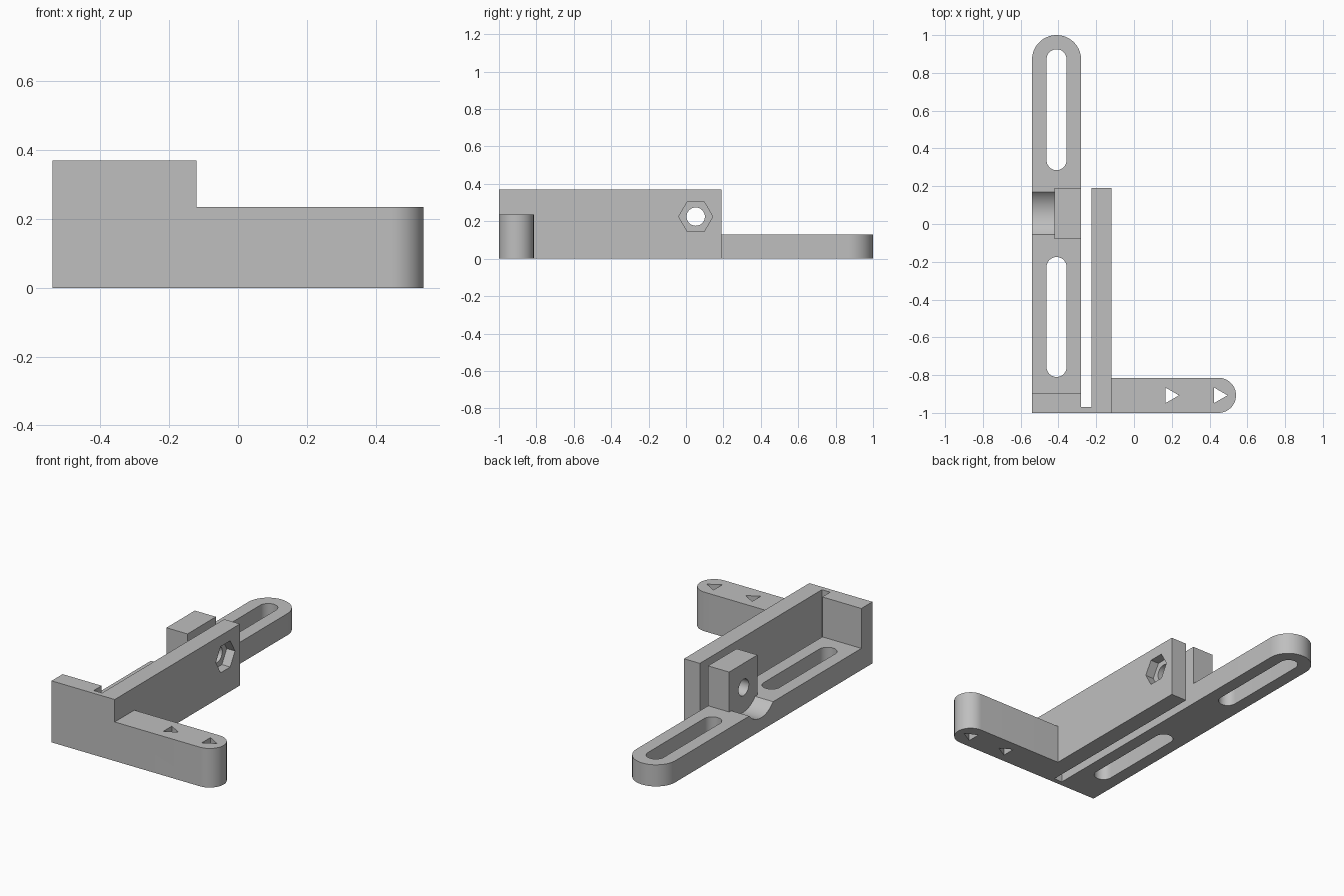
import bpy, bmesh, math

if "Cube" in bpy.data.objects:
    bpy.data.objects.remove(bpy.data.objects["Cube"])

grey = bpy.data.materials.new("plain grey")
grey.use_nodes = True
COLOUR = (0.52, 0.52, 0.52, 1)
grey.diffuse_color = COLOUR
grey.node_tree.nodes["Principled BSDF"].inputs["Base Color"].default_value = COLOUR


def prism(name, points, lo, hi, axis="z"):
    """Extrude a 2D outline from lo to hi along z (points are x, y) or x (points are y, z)."""
    bm = bmesh.new()
    place = (lambda a, b: (a, b, lo)) if axis == "z" else (lambda a, b: (lo, a, b))
    face = bm.faces.new([bm.verts.new(place(a, b)) for a, b in points])
    moved = bmesh.ops.extrude_face_region(bm, geom=[face])["geom"]
    offset = (0, 0, hi - lo) if axis == "z" else (hi - lo, 0, 0)
    bmesh.ops.translate(bm, vec=offset, verts=[g for g in moved if isinstance(g, bmesh.types.BMVert)])
    bmesh.ops.recalc_face_normals(bm, faces=bm.faces)
    mesh = bpy.data.meshes.new(name)
    bm.to_mesh(mesh)
    bm.free()
    mesh.materials.append(grey)
    obj = bpy.data.objects.new(name, mesh)
    bpy.context.collection.objects.link(obj)
    return obj


def rect(x0, x1, y0, y1):
    return [(x0, y0), (x1, y0), (x1, y1), (x0, y1)]


def arc(cx, cy, r, start, end, steps):
    """Points of a circular arc, angles in degrees, both ends included."""
    return [(cx + r * math.cos(math.radians(start + (end - start) * i / steps)),
             cy + r * math.sin(math.radians(start + (end - start) * i / steps)))
            for i in range(steps + 1)]


def ring(cx, cy, r, n):
    return arc(cx, cy, r, 0, 360, n)[:-1]


def slot(cx, y0, y1, r):
    return arc(cx, y1 - r, r, 0, 180, 24) + arc(cx, y0 + r, r, 180, 360, 24)


def combine(target, other, operation):
    """Apply a boolean to the target and remove the other object."""
    mod = target.modifiers.new("boolean", "BOOLEAN")
    mod.operation, mod.solver, mod.object = operation, "EXACT", other
    bpy.context.view_layer.update()
    graph = bpy.context.evaluated_depsgraph_get()
    mesh = bpy.data.meshes.new_from_object(target.evaluated_get(graph))
    target.modifiers.clear()
    target.data = mesh
    bpy.data.objects.remove(other)


L, R, FRONT, TOP = -0.54, -0.28, -1.0, 0.37      # base sides, front face, wall height
BOLT_Y, BOLT_Z = 0.052, 0.225                    # bolt axis
BASE_X, BASE_R = (L + R) / 2, (R - L) / 2
ARM_Y, ARM_R = -0.907, 0.093

# Base bar with a rounded back end
bracket = prism("bracket", [(L, FRONT), (R, FRONT)] + arc(BASE_X, 1 - BASE_R, BASE_R, 0, 180, 32), 0, 0.13)

# Front wall, thin bridge, side plate, clamp block and rounded front arm
solids = [
    prism("front_wall", rect(L, R, FRONT, -0.895), 0, TOP),
    prism("bridge", rect(L, -0.12, FRONT, -0.97), 0, TOP),
    prism("side_plate", rect(-0.225, -0.12, FRONT, 0.19), 0, TOP),
    prism("clamp_block", rect(-0.42, R, -0.08, 0.19), 0, TOP),
    prism("front_arm", [(-0.17, FRONT)] + arc(0.54 - ARM_R, ARM_Y, ARM_R, -90, 90, 32)
          + [(-0.17, ARM_Y + ARM_R)], 0, 0.235),
]
for part in solids:
    combine(bracket, part, "UNION")

# Long slots, triangular holes, bolt hole, nut pocket and bolt head recess
cutters = [prism("slot_cutter", slot(BASE_X, y0, y1, 0.053), -0.1, 0.3)
           for y0, y1 in ((-0.81, -0.175), (0.285, 0.925))]
cutters += [prism("triangle_cutter", ring(x, ARM_Y, 0.048, 3), -0.1, 0.5) for x in (0.19, 0.447)]
cutters += [
    prism("bolt_hole_cutter", ring(BOLT_Y, BOLT_Z, 0.049, 32), -0.5, 0, "x"),
    prism("nut_cutter", ring(BOLT_Y, BOLT_Z, 0.091, 6), -0.175, 0, "x"),
    prism("head_cutter", ring(BOLT_Y + 0.005, BOLT_Z, 0.148, 64), -0.7, -0.42, "x"),
]
for cutter in cutters:
    cutter.hide_render = True
    combine(bracket, cutter, "DIFFERENCE")

# Merge coplanar faces and shade the round parts smooth
bm = bmesh.new()
bm.from_mesh(bracket.data)
bmesh.ops.remove_doubles(bm, verts=bm.verts, dist=1e-5)
bmesh.ops.dissolve_limit(bm, angle_limit=math.radians(0.5), verts=bm.verts, edges=bm.edges)
bm.to_mesh(bracket.data)
bm.free()

bpy.ops.object.select_all(action="DESELECT")
bracket.select_set(True)
bpy.context.view_layer.objects.active = bracket
bpy.ops.object.shade_smooth_by_angle(angle=math.radians(30))
